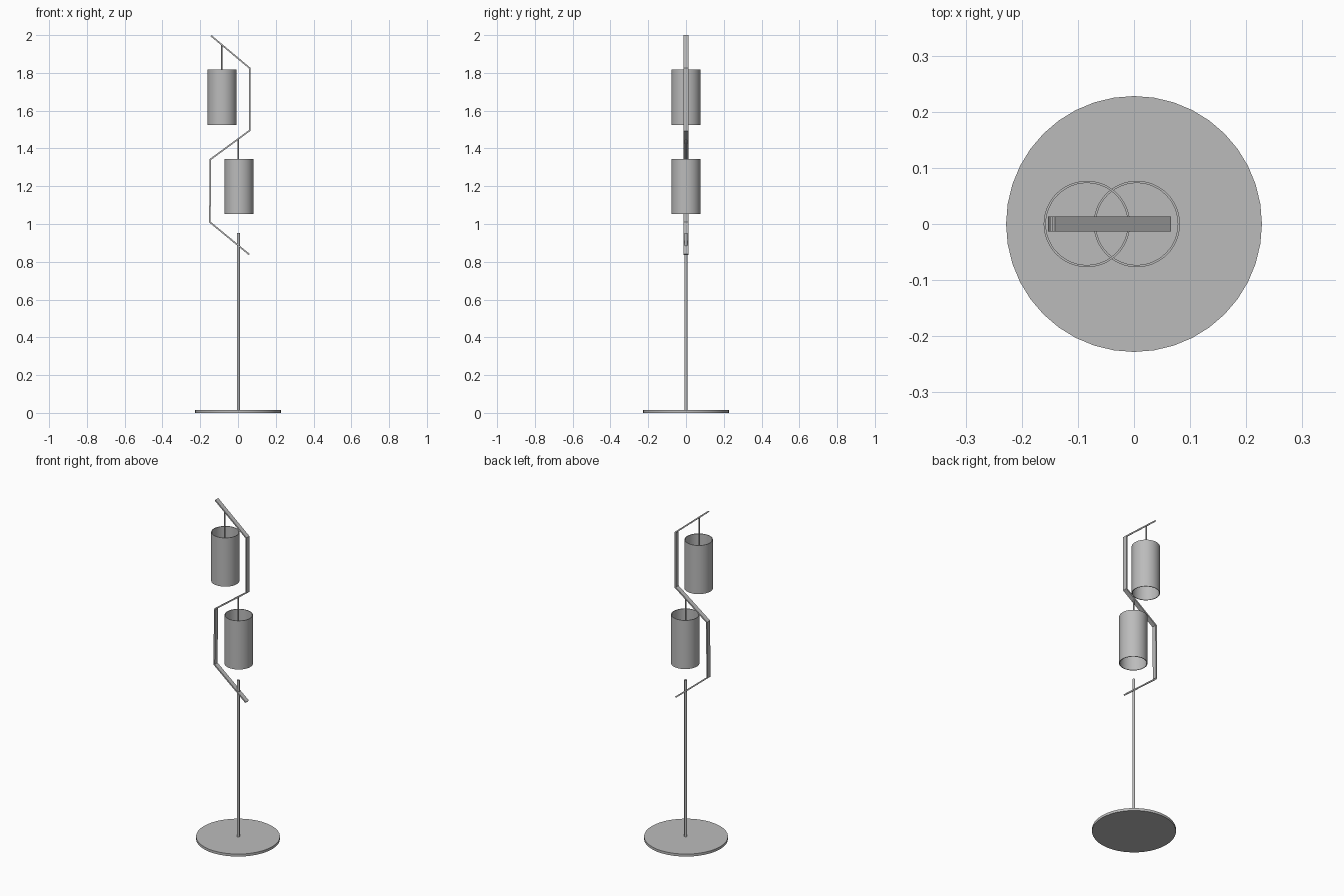
import bpy
import bmesh
from math import radians
from mathutils import Vector

cube = bpy.data.objects.get("Cube")
if cube:
    bpy.data.objects.remove(cube)

grey = bpy.data.materials.new("satin grey")
grey.use_nodes = True
colour = (0.5, 0.5, 0.5, 1)
grey.diffuse_color = colour
grey.node_tree.nodes["Principled BSDF"].inputs["Base Color"].default_value = colour


def finish(name, bm):
    """Turn a bmesh into a shaded, coloured object."""
    bmesh.ops.recalc_face_normals(bm, faces=bm.faces)
    mesh = bpy.data.meshes.new(name)
    bm.to_mesh(mesh)
    bm.free()
    mesh.materials.append(grey)
    obj = bpy.data.objects.new(name, mesh)
    bpy.context.collection.objects.link(obj)
    bpy.ops.object.select_all(action='DESELECT')
    obj.select_set(True)
    bpy.context.view_layer.objects.active = obj
    bpy.ops.object.shade_smooth_by_angle(angle=radians(35))
    return obj


def cylinder(name, x, radius, bottom, top, sides):
    bm = bmesh.new()
    bmesh.ops.create_cone(bm, cap_ends=True, segments=sides, radius1=radius,
                          radius2=radius, depth=top - bottom)
    bmesh.ops.translate(bm, verts=bm.verts, vec=(x, 0, (top + bottom) / 2))
    return finish(name, bm)


def tube(name, x, radius, wall, bottom, top, sides):
    """Open shade: a rectangular wall section spun about its axis."""
    bm = bmesh.new()
    section = [(radius, bottom), (radius, top), (radius - wall, top), (radius - wall, bottom)]
    verts = [bm.verts.new((x + r, 0, z)) for r, z in section]
    edges = [bm.edges.new((verts[i], verts[(i + 1) % 4])) for i in range(4)]
    bmesh.ops.spin(bm, geom=verts + edges, cent=(x, 0, 0), axis=(0, 0, 1),
                   angle=radians(360), steps=sides)
    bmesh.ops.remove_doubles(bm, verts=bm.verts, dist=0.0001)
    return finish(name, bm)


def strap(name, path, width, thickness):
    """Bent flat bar with mitred corners, following an x-z path."""
    points = [Vector(p) for p in path]
    dirs = [(b - a).normalized() for a, b in zip(points, points[1:])]
    bm = bmesh.new()
    rings = []
    for i, p in enumerate(points):
        d0, d1 = dirs[max(i - 1, 0)], dirs[min(i, len(dirs) - 1)]
        n0, n1 = Vector((-d0.y, d0.x)), Vector((-d1.y, d1.x))
        mitre = (n0 + n1).normalized()
        mitre *= thickness / 2 / mitre.dot(n0)
        rings.append([bm.verts.new((p.x + s * mitre.x, y * width / 2, p.y + s * mitre.y))
                      for s, y in ((-1, -1), (1, -1), (1, 1), (-1, 1))])
    for a, b in zip(rings, rings[1:]):
        for k in range(4):
            j = (k + 1) % 4
            bm.faces.new((a[k], a[j], b[j], b[k]))
    bm.faces.new(rings[0])
    bm.faces.new(rings[-1])
    return finish(name, bm)


# Stand
cylinder("base_disc", 0, 0.228, 0, 0.015, 40)
cylinder("stand_pole", 0.002, 0.008, 0.01, 0.953, 24)

# Zigzag strap carrying the shades
strap("zigzag_strap",
      [(-0.143, 1.997), (0.062, 1.825), (0.062, 1.495),
       (-0.146, 1.342), (-0.149, 1.01), (0.06, 0.838)], 0.027, 0.008)

# Hanging shades and their rods
for label, x, rod_x, bottom, top, hook in (
        ("upper", -0.084, -0.087, 1.525, 1.817, 1.948),
        ("lower", 0.005, 0.002, 1.052, 1.344, 1.45)):
    tube(label + "_shade", x, 0.077, 0.004, bottom, top, 48)
    cylinder(label + "_rod", rod_x, 0.004, top - 0.05, hook, 16)
